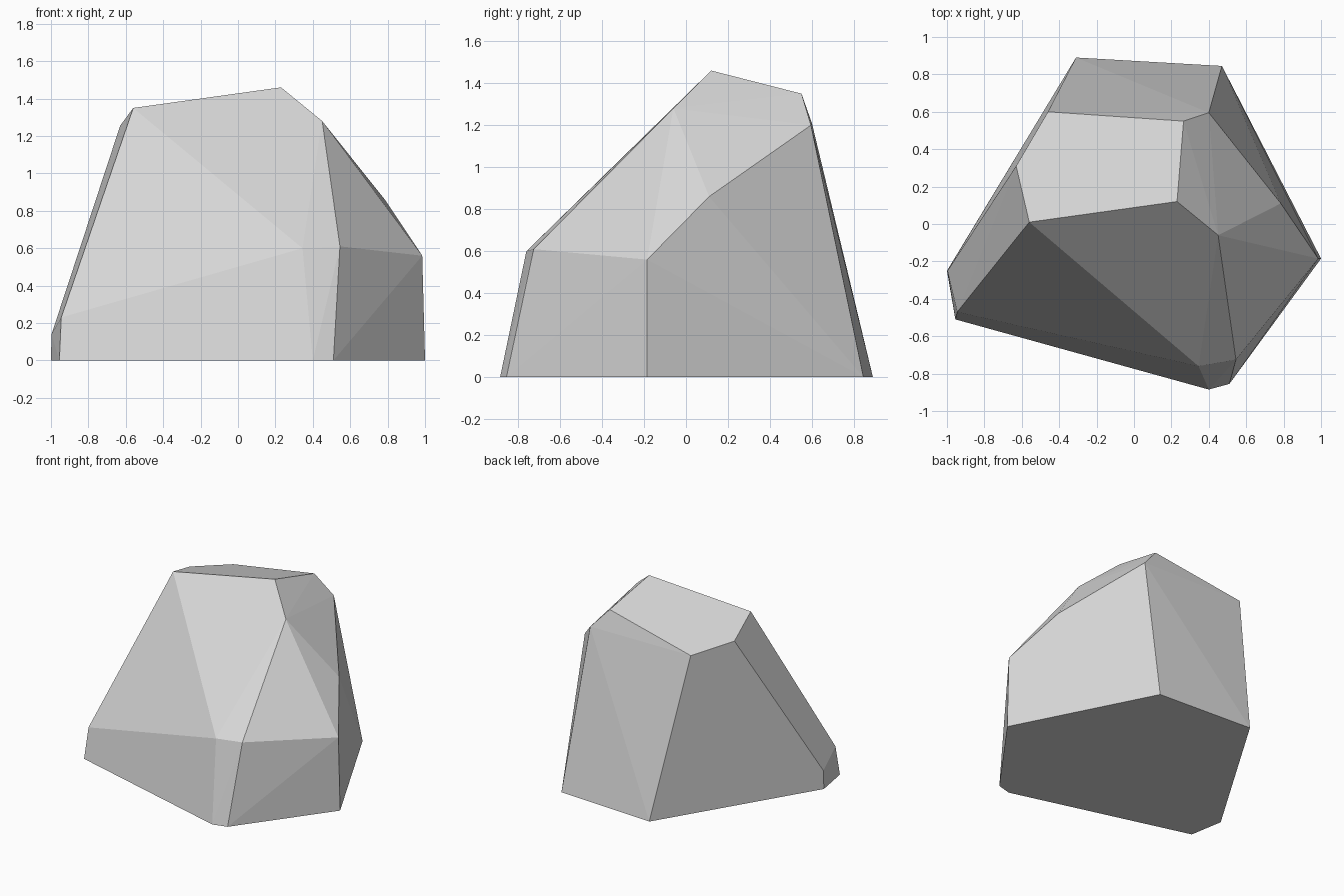
import bpy
import bmesh

cube = bpy.data.objects.get("Cube")
if cube:
    bpy.data.objects.remove(cube, do_unlink=True)

# Corner points of the faceted boulder, grouped by level
base = [(-0.31, 0.89), (0.47, 0.845), (1.0, -0.185), (0.51, -0.855),
        (0.40, -0.885), (-0.955, -0.51), (-1.0, -0.25)]
shoulder = [(0.985, -0.185, 0.56), (0.545, -0.725, 0.61), (0.345, -0.76, 0.60),
            (-0.945, -0.47, 0.23), (-0.997, -0.25, 0.14), (0.785, 0.11, 0.86)]
crown = [(-0.56, 0.01, 1.35), (0.23, 0.12, 1.46), (0.265, 0.55, 1.35),
         (-0.46, 0.60, 1.208), (-0.63, 0.31, 1.255),
         (0.40, 0.595, 1.20), (0.45, -0.06, 1.28)]

# Stone material
stone = bpy.data.materials.new("pale_grey_stone")
stone.use_nodes = True
colour = (0.68, 0.68, 0.68, 1.0)
stone.diffuse_color = colour
shader = next(n for n in stone.node_tree.nodes if n.type == "BSDF_PRINCIPLED")
shader.inputs["Base Color"].default_value = colour

# Wrap the points in a convex shell and merge its flat facets
bm = bmesh.new()
for point in [(x, y, 0) for x, y in base] + shoulder + crown:
    bm.verts.new(point)
bmesh.ops.convex_hull(bm, input=bm.verts[:])
bmesh.ops.dissolve_limit(bm, angle_limit=0.025, verts=bm.verts[:], edges=bm.edges[:])
bmesh.ops.recalc_face_normals(bm, faces=bm.faces[:])

mesh = bpy.data.meshes.new("boulder")
bm.to_mesh(mesh)
bm.free()
mesh.materials.append(stone)
boulder = bpy.data.objects.new("boulder", mesh)
bpy.context.collection.objects.link(boulder)
